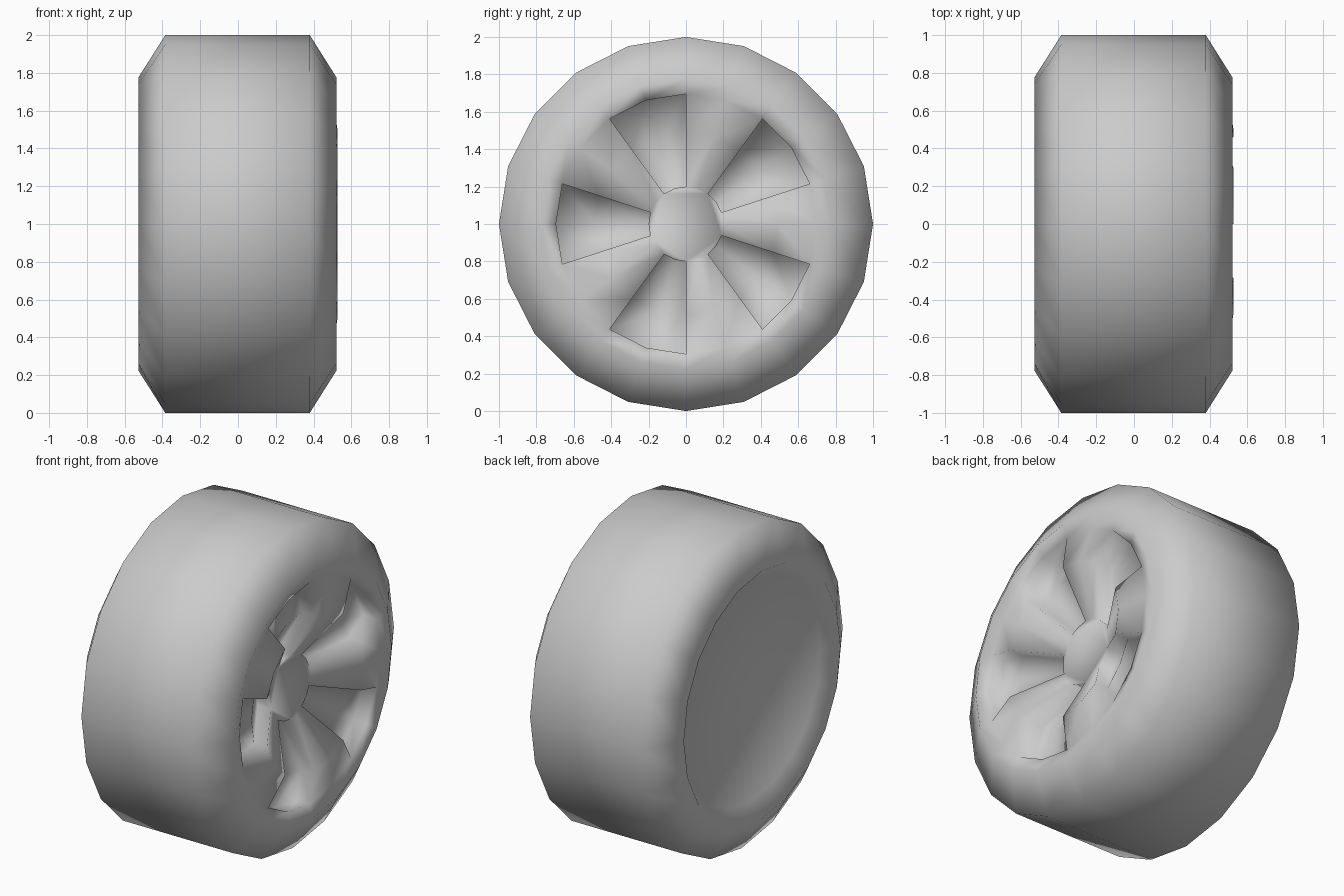
import bpy, bmesh
from math import cos, sin, radians
from mathutils import Vector

if "Cube" in bpy.data.objects:
    bpy.data.objects.remove(bpy.data.objects["Cube"])

SIDES = 20
# Profile as (x, radius): recessed back, back edge, tread, front shoulder, spoke outer, spoke bulge, hub edge
PROFILE = [(-0.45, 0.69), (-0.528, 0.775), (-0.385, 1.0), (0.38, 1.0), (0.522, 0.775),
           (0.497, 0.695), (0.528, 0.49), (0.36, 0.20)]
FIRST_SPOKE_BAND = 5
POCKET_DEPTH = 0.09

bm = bmesh.new()


def ring(x, r):
    step = radians(360 / SIDES)
    return [bm.verts.new((x, r * cos(k * step), 1 + r * sin(k * step))) for k in range(SIDES)]


# Tyre and dished rim lathed from the profile
rings = [ring(x, r) for x, r in PROFILE]
pockets = []
for i in range(len(rings) - 1):
    for k in range(SIDES):
        n = (k + 1) % SIDES
        f = bm.faces.new((rings[i][k], rings[i][n], rings[i + 1][n], rings[i + 1][k]))
        # two of every four segments between rim and hub are openings
        if i >= FIRST_SPOKE_BAND and k % 4 in (1, 2):
            pockets.append(f)

# Flat back and hub caps
bm.faces.new(rings[0])
bm.faces.new(rings[-1])
bmesh.ops.recalc_face_normals(bm, faces=bm.faces)

# Sink the openings between the five spokes
res = bmesh.ops.extrude_face_region(bm, geom=pockets)
moved = [g for g in res["geom"] if isinstance(g, bmesh.types.BMVert)]
bmesh.ops.translate(bm, verts=moved, vec=Vector((-POCKET_DEPTH, 0, 0)))
leftover = [f for f in pockets if f.is_valid]
if leftover:
    bmesh.ops.delete(bm, geom=leftover, context='FACES')
bmesh.ops.recalc_face_normals(bm, faces=bm.faces)

# Smooth everywhere
for f in bm.faces:
    f.smooth = True

mesh = bpy.data.meshes.new("wheel")
bm.to_mesh(mesh)
bm.free()
wheel = bpy.data.objects.new("wheel", mesh)
bpy.context.collection.objects.link(wheel)
